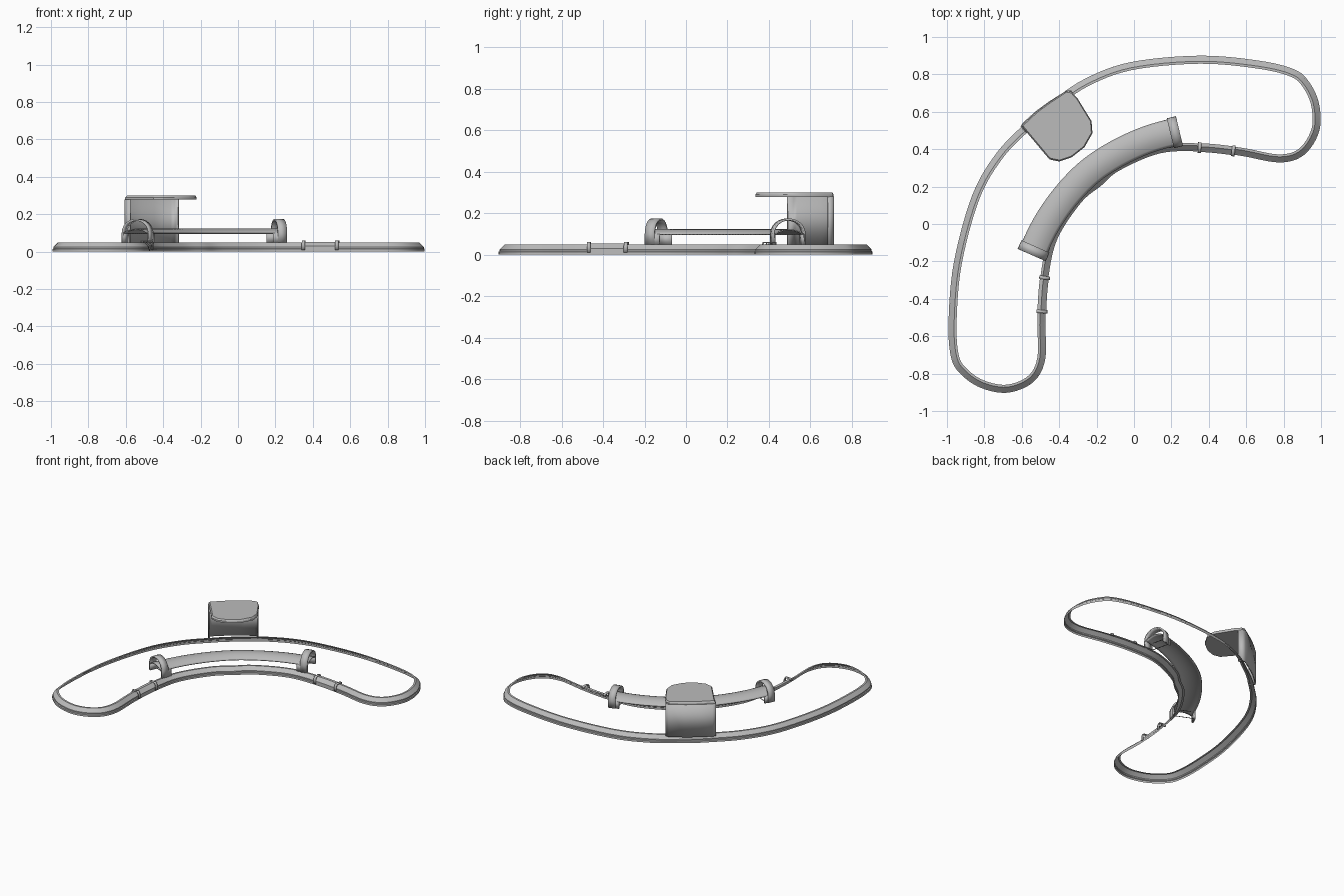
import bpy
import bmesh
from math import sin, cos, pi, radians
from mathutils import Vector

old = bpy.data.objects.get("Cube")
if old:
    bpy.data.objects.remove(old, do_unlink=True)

grey = bpy.data.materials.new("plain grey")
grey.use_nodes = True
tone = (0.5, 0.5, 0.5, 1)
grey.diffuse_color = tone
grey.node_tree.nodes["Principled BSDF"].inputs["Base Color"].default_value = tone

# The tray is symmetric about a diagonal line with this normal
AXIS = Vector((cos(radians(40)), sin(radians(40))))
SHIFT = -0.01


def reflect(p):
    return p - 2 * (p.dot(AXIS) - SHIFT) * AXIS


def vectors(pairs):
    return [Vector(p) for p in pairs]


def smooth_path(points, closed=False, steps=6):
    """Catmull-Rom curve through the points."""
    n = len(points)
    result = []
    for i in range(n if closed else n - 1):
        if closed:
            a, b, c, d = (points[(i + k) % n] for k in (-1, 0, 1, 2))
        else:
            b, c = points[i], points[i + 1]
            a = points[i - 1] if i else 2 * b - c
            d = points[i + 2] if i + 2 < n else 2 * c - b
        for s in range(steps):
            t = s / steps
            result.append(0.5 * (2 * b + (c - a) * t + (2 * a - 5 * b + 4 * c - d) * t ** 2
                                 + (3 * b - a - 3 * c + d) * t ** 3))
    if not closed:
        result.append(points[-1])
    return result


def finish(name, bm, thickness=0):
    mesh = bpy.data.meshes.new(name)
    bm.to_mesh(mesh)
    bm.free()
    mesh.materials.append(grey)
    obj = bpy.data.objects.new(name, mesh)
    bpy.context.collection.objects.link(obj)
    bpy.ops.object.select_all(action="DESELECT")
    obj.select_set(True)
    bpy.context.view_layer.objects.active = obj
    bpy.ops.object.shade_smooth_by_angle(angle=radians(30))
    if thickness:
        mod = obj.modifiers.new("thickness", "SOLIDIFY")
        mod.thickness = thickness
        mod.offset = 0
    return obj


def sweep(name, path, profile, closed=False, thickness=0):
    """Carry a (sideways offset, height) profile along a flat path."""
    bm = bmesh.new()
    n = len(path)
    rows = []
    for i, p in enumerate(path):
        before = path[i - 1] if closed or i else p
        after = path[(i + 1) % n] if closed or i < n - 1 else p
        t = (after - before).normalized()
        side = Vector((t.y, -t.x))
        rows.append([bm.verts.new((*(p + side * d), z)) for d, z in profile])
    for i in range(n if closed else n - 1):
        r, q = rows[i], rows[(i + 1) % n]
        for j in range(len(profile) - 1):
            bm.faces.new((r[j], r[j + 1], q[j + 1], q[j]))
    return finish(name, bm, thickness)


# Rim: a thin sloped lip around a kidney shaped outline
half = vectors([(-.515, .60), (-.45, .65), (-.265, .775), (-.02, .865), (.35, .90), (.67, .873),
                (.858, .826), (.938, .757), (.99, .64), (.99, .495), (.91, .37), (.778, .329),
                (.564, .366), (.35, .388), (.136, .377), (-.078, .286), (-.175, .205)])
outline = half + [reflect(p) for p in reversed(half[1:-1])]
rim_path = smooth_path(outline, closed=True)
sweep("rim", rim_path, [(0, 0), (0, .014), (.005, .018), (.005, .026), (.03, .05), (.043, .05)], closed=True)

# Armrest: shallow curved shelf behind the concave side
arm_half = vectors([(-.243, .275), (-.12, .36), (.01, .426), (.125, .468), (.243, .497)])
arm_path = smooth_path([reflect(p) for p in reversed(arm_half[1:])] + arm_half)
dome = [(.0725 * k / 5, .12 - .022 * (k / 5) ** 2) for k in range(-5, 6)]
sweep("armrest", arm_path, dome, thickness=.006)

# Arched end bands with open box feet, one at each end of the armrest
arch = [(-.077, .05)] + [(-.077 * cos(pi * k / 12), .1 + .07 * sin(pi * k / 12)) for k in range(13)] + [(.077, .05)]
clip_spots = vectors([(.35, .388), (.515, .375)])
for label, turn in (("left", lambda p: p), ("right", reflect)):
    end = turn(arm_half[-1])
    inward = (turn(arm_half[-2]) - end).normalized()
    sweep(label + "_arch", [end + inward * .05, end], arch, thickness=.01)
    foot = [end + inward * .075, end]
    for part, d in (("inner", .072), ("outer", -.072)):
        sweep(f"{label}_{part}_foot", foot, [(d, .1), (d, .05)], thickness=.008)
    wall = [end + inward * .06, end + inward * .052]
    sweep(label + "_foot_wall", wall, [(-.07, .05), (-.07, .1), (.07, .1), (.07, .05), (-.07, .05)])

    # Rim joint: two clips with a plain panel between them
    found = []
    for k, spot in enumerate(clip_spots):
        i = min(range(len(rim_path)), key=lambda j: (rim_path[j] - turn(spot)).length)
        found.append(i)
        t = (rim_path[i + 1] - rim_path[i - 1]).normalized() * .009
        sweep(f"{label}_clip_{k + 1}", [rim_path[i] - t, rim_path[i] + t],
              [(-.006, .01), (-.006, .04), (.002, .058), (.046, .058), (.046, .045)], thickness=.006)
    joint = rim_path[min(found):max(found) + 1]
    sweep(label + "_joint_panel", joint, [(-.003, .012), (-.003, .03), (.025, .053), (.044, .053)])

# Back wall rising from the rim
wall_path = vectors([(-.575, .49), (-.603, .52), (-.59, .54), (-.52, .602), (-.45, .653), (-.36, .71),
                     (-.338, .71), (-.32, .685)])
sweep("back_wall", wall_path, [(0, .045), (0, .28)], thickness=.008)

# Seat top: rounded slab narrowing slightly towards the upper face
edge = vectors([(-.603, .525), (-.52, .602), (-.45, .653), (-.36, .712), (-.335, .708), (-.302, .672),
                (-.227, .55), (-.222, .485), (-.265, .41), (-.334, .356), (-.40, .334), (-.452, .345)])
centre = sum(edge, Vector((0, 0))) / len(edge)
bm = bmesh.new()
rings = [[bm.verts.new((*(centre + (p - centre) * s), z)) for p in edge]
         for s, z in ((1, .278), (1, .29), (.96, .30))]
for low, high in zip(rings, rings[1:]):
    for i in range(len(edge)):
        bm.faces.new((low[i - 1], low[i], high[i], high[i - 1]))
bm.faces.new(rings[0])
bm.faces.new(rings[-1])
bmesh.ops.recalc_face_normals(bm, faces=bm.faces)
finish("seat_top", bm)
